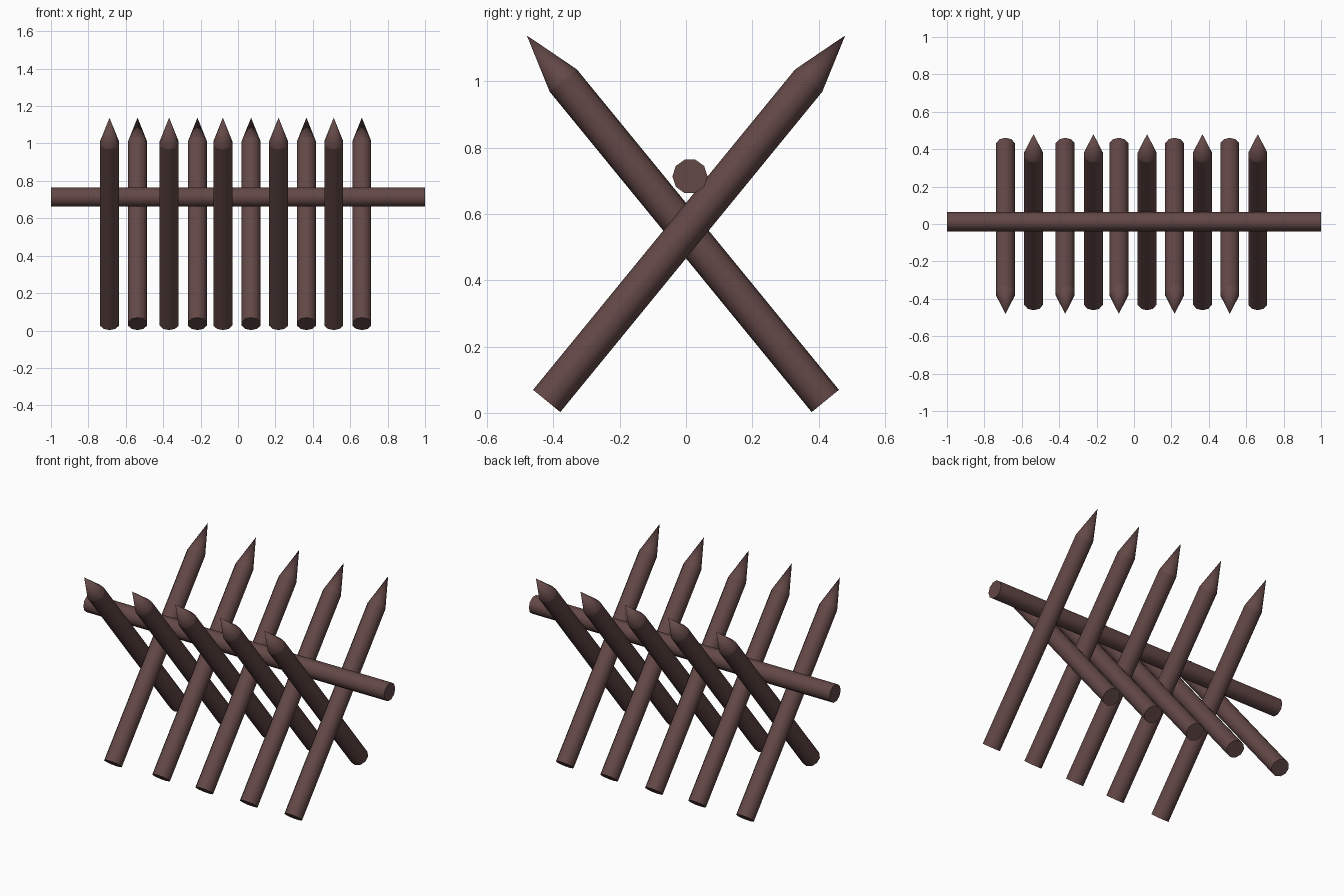
import bpy, bmesh
from mathutils import Vector

if "Cube" in bpy.data.objects:
    bpy.data.objects.remove(bpy.data.objects["Cube"])

SIDES = 10
RADIUS = 0.053

wood = bpy.data.materials.new("dark_wood")
wood.diffuse_color = (0.125, 0.065, 0.062, 1)
wood.use_nodes = True
wood.node_tree.nodes["Principled BSDF"].inputs["Base Color"].default_value = wood.diffuse_color


def pole(name, start, end, tip=None):
    """Round pole from start to end, with an optional sharpened tip."""
    start, end = Vector(start), Vector(end)
    axis = (end - start).normalized()
    # stakes keep a corner towards x, the rail keeps a corner on top
    u = Vector((0, 0, 1)) if abs(axis.x) > 0.9 else Vector((1, 0, 0))
    bm = bmesh.new()
    ring = bmesh.ops.create_circle(bm, segments=SIDES, radius=RADIUS, cap_ends=True)["verts"]
    v = axis.cross(u)
    for vert in ring:
        vert.co = start + u * vert.co.x + v * vert.co.y
    top = bmesh.ops.extrude_face_region(bm, geom=bm.faces[:], use_keep_orig=True)["geom"]
    top_face = next(g for g in top if isinstance(g, bmesh.types.BMFace))
    bmesh.ops.translate(bm, verts=top_face.verts[:], vec=end - start)
    rims = [e for e in bm.edges if abs((e.verts[0].co - e.verts[1].co).dot(axis)) < 1e-4]
    if tip:
        bmesh.ops.translate(
            bm, vec=Vector(tip) - end,
            verts=bmesh.ops.poke(bm, faces=[top_face])["verts"])
    for f in bm.faces:
        f.smooth = True
    for e in rims:
        e.smooth = False
    bmesh.ops.recalc_face_normals(bm, faces=bm.faces[:])
    mesh = bpy.data.meshes.new(name)
    bm.to_mesh(mesh)
    bm.free()
    mesh.materials.append(wood)
    obj = bpy.data.objects.new(name, mesh)
    bpy.context.collection.objects.link(obj)
    return obj


# Horizontal rail resting in the crossing
pole("rail", (-1, 0.012, 0.713), (1, 0.012, 0.713))

# Sharpened stakes, leaning alternately to the front and to the back
stake_x = [-0.687, -0.537, -0.368, -0.217, -0.081, 0.07, 0.217, 0.366, 0.512, 0.662]
for i, x in enumerate(stake_x):
    s = -1 if i % 2 == 0 else 1
    side = "front" if s < 0 else "back"
    pole(f"{side}_stake_{i // 2 + 1}",
         (x, -0.42 * s, 0.036), (x, 0.37 * s, 1.002), (x, 0.48 * s, 1.138))
